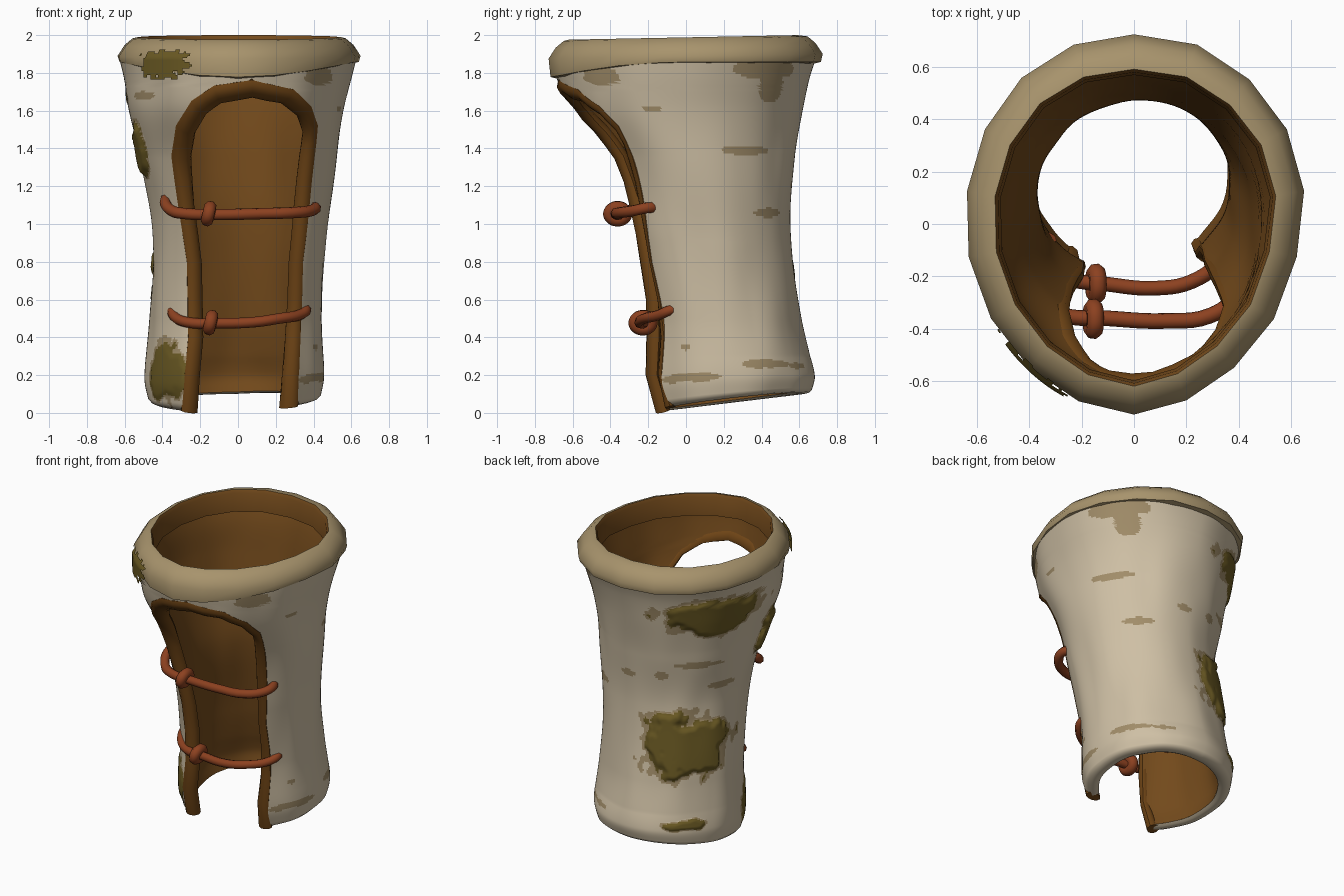
import bpy, bmesh, math, random
from mathutils import Vector, noise

if "Cube" in bpy.data.objects:
    bpy.data.objects.remove(bpy.data.objects["Cube"])

random.seed(4)


def material(name, rgb):
    m = bpy.data.materials.new(name)
    m.diffuse_color = [(c / 255) ** 2.2 for c in rgb] + [1]
    m.use_nodes = True
    m.node_tree.nodes["Principled BSDF"].inputs["Base Color"].default_value = m.diffuse_color
    return m


BARK = material("pale bark", (205, 190, 163))
SPOT = material("bark spot tan", (160, 140, 105))
MOSS = material("moss green", (106, 90, 40))
RIM = material("rim khaki", (166, 146, 108))
LINING = material("inner wood brown", (114, 75, 33))
TRIM = material("edge wood brown", (110, 70, 28))
ROPE = material("rope red brown", (139, 67, 37))


def make(name, verts, faces, mats, idx=None, angle=40):
    me = bpy.data.meshes.new(name)
    me.from_pydata(verts, [], faces)
    for m in mats:
        me.materials.append(m)
    if idx:
        me.polygons.foreach_set("material_index", idx)
    bm = bmesh.new()
    bm.from_mesh(me)
    bmesh.ops.remove_doubles(bm, verts=bm.verts, dist=0.0003)
    bm.to_mesh(me)
    bm.free()
    ob = bpy.data.objects.new(name, me)
    bpy.context.collection.objects.link(ob)
    bpy.ops.object.select_all(action='DESELECT')
    bpy.context.view_layer.objects.active = ob
    ob.select_set(True)
    bpy.ops.object.shade_smooth_by_angle(angle=math.radians(angle))
    return ob


# Body sections: z, centre x, centre y, radius x, radius y
SECTIONS = [(0, -.02, .21, .455, .45), (.15, -.02, .20, .475, .48), (.5, -.01, .17, .457, .437),
            (1, .012, .09, .465, .463), (1.35, 0, .045, .523, .53), (1.6, -.01, -.01, .572, .625),
            (1.78, 0, -.015, .602, .67), (1.92, 0, 0, .635, .705)]


def section(z):
    z = min(max(z, 0), 1.919)
    i = next(k for k in range(len(SECTIONS) - 1) if z < SECTIONS[k + 1][0])
    a, b = SECTIONS[i], SECTIONS[i + 1]
    p, q = SECTIONS[max(i - 1, 0)], SECTIONS[min(i + 2, len(SECTIONS) - 1)]
    h = b[0] - a[0]
    s = (z - a[0]) / h
    out = []
    for k in range(1, 5):
        m0 = (b[k] - p[k]) / (b[0] - p[0]) * h
        m1 = (q[k] - a[k]) / (q[0] - a[0]) * h
        out.append((2*s**3 - 3*s*s + 1) * a[k] + (s**3 - 2*s*s + s) * m0
                   + (3*s*s - 2*s**3) * b[k] + (s**3 - s*s) * m1)
    return out


# The top is broader at the back than at the front
def skew(t):
    return 1 + (.09 if math.cos(t) > 0 else .04) * math.sin(t)


def surf(t, z, inset=0.0):
    cx, cy, rx, ry = section(z)
    d = 0.012 * noise.noise((2.5 * math.cos(t), 2.5 * math.sin(t), 2.2 * z)) - inset
    lift = max(0, 1 - z / .3) * (.05 * (1 + math.sin(t)) + .025 * max(0, math.cos(t)))
    w = min(1, max(0, (z - 1.4) / .45))
    k = 1 + w * (skew(t) - 1)
    return Vector((cx + (rx + d) * math.cos(t) * k, cy + (ry + d) * math.sin(t), z + lift))


# Front opening: outer and inner edges of the wooden border, as (x, z)
OUT_L = [(-.30, 0), (-.26, .4), (-.27, .8), (-.31, 1.1), (-.35, 1.36), (-.33, 1.52), (-.25, 1.65), (-.13, 1.73), (.08, 1.76)]
OUT_R = [(.32, 0), (.33, .4), (.34, .8), (.38, 1.1), (.41, 1.36), (.43, 1.52), (.40, 1.62), (.31, 1.71), (.08, 1.76)]
IN_L = [(-.22, 0), (-.19, .4), (-.20, .8), (-.23, 1.1), (-.25, 1.36), (-.23, 1.49), (-.17, 1.59), (-.09, 1.65), (.08, 1.68)]
IN_R = [(.22, 0), (.25, .4), (.27, .8), (.30, 1.1), (.33, 1.36), (.35, 1.49), (.32, 1.58), (.23, 1.65), (.08, 1.68)]


def x_at(pts, z):
    for (x0, z0), (x1, z1) in zip(pts, pts[1:]):
        if z <= z1:
            return x0 + (x1 - x0) * (z - z0) / (z1 - z0)
    return pts[-1][0]


def angle_at(x, z, inset):
    cx, _, rx, _ = section(z)
    return -math.acos(max(-1, min(1, (x - cx) / (rx - inset))))


# Patches on the bark: angle, z, half width in degrees, half height, is moss, bulge
PATCHES = [(143, 1.65, 36, .13, 1, .015), (135, .74, 42, .21, 1, .02), (137, .2, 16, .05, 1, .01),
           (219, .2, 20, .16, 1, .006), (197, 1.39, 9, .15, 1, .03),
           (41, 1.82, 18, .06, 0, 0), (45, 1.73, 8, .08, 0, 0), (-16, 1.61, 5, .017, 0, 0),
           (32, 1.39, 15, .027, 0, 0), (48, 1.06, 13, .027, 0, 0), (-24, .35, 4, .018, 0, 0),
           (30, .24, 18, .034, 0, 0), (-22, .16, 21, .027, 0, 0), (57, .22, 9, .028, 0, 0),
           (-41, 1.78, 12, .05, 0, 0), (137, 1.3, 20, .021, 0, 0), (112, 1.22, 5, .027, 0, 0),
           (160, 1.13, 11, .021, 0, 0), (85, 1.2, 6, .02, 0, 0), (211, 1.68, 9, .023, 0, 0),
           (215, .38, 8, .03, 0, 0)]


def patch(t, z):
    p = Vector((.5 * math.cos(t), .5 * math.sin(t), z))
    n = noise.noise(p * 8) + .5 * noise.noise(p * 19)
    kind, bulge = 0, 0
    for a, pz, w, h, moss, b in PATCHES:
        da = (math.degrees(t) - a + 180) % 360 - 180
        d = math.hypot(da / w, (z - pz) / h) + (.42 if moss else .3) * n
        if moss and d < .93:
            return 2, b * min(1, (.93 - d) * 4)
        if d < (1.08 if moss else 1):
            kind = 1
    return kind, bulge


# Sheet wrapped around the body from one side of the opening to the other
def sheet(name, rows, cols, mats, painted=False):
    verts, params, faces, idx = [], [], [], []
    for z, inset in rows:
        f = inset / .08
        xr = x_at(OUT_R, z) * (1 - f) + x_at(IN_R, z) * f
        xl = x_at(OUT_L, z) * (1 - f) + x_at(IN_L, z) * f
        t0, t1 = angle_at(xr, z, inset), angle_at(xl, z, inset) + 2 * math.pi
        for c in range(cols + 1):
            t = t0 + (t1 - t0) * c / cols
            b = patch(t, z)[1] if painted and .05 < z < 1.85 and 0 < c < cols else 0
            verts.append(surf(t, z, inset - b))
            params.append((t, z))
    n = cols + 1
    for r in range(len(rows) - 1):
        for c in range(cols):
            i = r * n + c
            faces.append((i, i + 1, i + n + 1, i + n))
            if painted:
                tm = (params[i][0] + params[i + n + 1][0]) / 2
                zm = (params[i][1] + params[i + n][1]) / 2
                idx.append(patch(tm, zm)[0])
    return make(name, verts, faces, mats, idx, 60)


lip = [(.015, .08), (.003, .06), (0, .035), (.01, .012)]
sheet("bark_wall", lip + [(.03 + 1.85 * k / 150, 0) for k in range(151)], 250, [BARK, SPOT, MOSS], True)
sheet("inner_lining", [(1.88 - 1.865 * k / 70, .08) for k in range(71)], 64, [LINING])


# Rounded wooden border around the opening
def split(pts):
    out = []
    for a, b in zip(pts, pts[1:]):
        out += [(a[0] + (b[0] - a[0]) * s, a[1] + (b[1] - a[1]) * s) for s in (0, .5)]
    return out + [pts[-1]]


def on_body(p, inset):
    return surf(angle_at(p[0], p[1], inset), p[1], inset)


outer = [on_body(p, 0) for p in split(OUT_R) + split(OUT_L)[-2::-1]]
inner = [on_body(p, .08) for p in split(IN_R) + split(IN_L)[-2::-1]]
verts, faces, SEG = [], [], 10
count = len(outer)
for i, (o, n) in enumerate(zip(outer, inner)):
    mid, a = (o + n) / 2, (o - n) / 2
    tangent = (outer[min(i + 1, count - 1)] - outer[max(i - 1, 0)]).normalized()
    b = a.cross(tangent).normalized() * (.034 + random.uniform(-.005, .005))
    for k in range(SEG):
        u = 2 * math.pi * k / SEG
        verts.append(mid + a * 1.05 * math.cos(u) + b * math.sin(u))
for i in range(count - 1):
    for k in range(SEG):
        j = (k + 1) % SEG
        faces.append((i * SEG + k, i * SEG + j, (i + 1) * SEG + j, (i + 1) * SEG + k))
faces += [tuple(range(SEG))[::-1], tuple((count - 1) * SEG + k for k in range(SEG))]
border = make("opening_border", verts, faces, [TRIM])
bm = bmesh.new()
bm.from_mesh(border.data)
bmesh.ops.recalc_face_normals(bm, faces=bm.faces)
bm.to_mesh(border.data)
bm.free()

# Thick faceted rim with a brown inside
PROFILE = [(.05, 1.845), (.01, 1.855), (0, 1.885), (.038, 1.943), (.08, 1.978), (.108, 1.985), (.12, 1.965), (.13, 1.84)]
N = 18
wobble = [random.uniform(-.006, .008) for _ in range(N)]
verts, faces, idx = [], [], []
for r, (inset, z) in enumerate(PROFILE):
    for c in range(N):
        t = 2 * math.pi * (c + .5) / N
        front, back = max(0, -math.sin(t)), max(0, math.sin(t))
        zz = z - (.08 * front ** 2 if r < 2 else 0) + (.012 * math.sin(t) if r > 1 else 0)
        iy = inset + (.025 * back if r > 4 else 0)
        k = skew(t)
        verts.append(((.643 + wobble[c] - inset) * math.cos(t) * k, (.722 + wobble[c] - iy) * math.sin(t), zz + .003))
for r in range(len(PROFILE) - 1):
    for c in range(N):
        d = (c + 1) % N
        faces.append((r * N + c, r * N + d, (r + 1) * N + d, (r + 1) * N + c))
        idx.append(1 if r >= 5 else 0)
make("top_rim", verts, faces, [RIM, LINING], idx, 50)

# Ragged moss flake on the rim
verts, faces = [], []
C, R = 26, 14
for r in range(R + 1):
    for c in range(C + 1):
        t, z = math.radians(214 + 33 * c / C), 1.765 + .16 * r / R
        s = .007 - .03 * max(0, z - 1.88) / .05
        verts.append(((.643 + s) * math.cos(t) * skew(t), (.722 + s) * math.sin(t), z))
for r in range(R):
    for c in range(C):
        d = math.hypot((c + .5) / C * 2 - 1, (r + .5) / R * 2 - 1)
        if d + .5 * noise.noise((c * .3, r * .4, 5)) < .95:
            i = r * (C + 1) + c
            faces.append((i, i + 1, i + C + 2, i + C + 1))
make("rim_moss", verts, faces, [MOSS])


# Lacing ropes with a wrapped knot
def rope(name, pts, radius, closed=False):
    cu = bpy.data.curves.new(name, 'CURVE')
    cu.dimensions = '3D'
    cu.bevel_depth, cu.bevel_resolution, cu.resolution_u = radius, 2, 5
    cu.use_fill_caps = True
    sp = cu.splines.new('BEZIER')
    sp.bezier_points.add(len(pts) - 1)
    for bp, p in zip(sp.bezier_points, pts):
        bp.co = p
        bp.handle_left_type = bp.handle_right_type = 'AUTO'
    sp.use_cyclic_u = closed
    cu.materials.append(ROPE)
    bpy.context.collection.objects.link(bpy.data.objects.new(name, cu))


def knot(name, x, y, z):
    ring = [(x + .008 * math.sin(u), y + .044 * math.cos(u), z + .034 * math.sin(u))
            for u in (math.pi * k / 4 for k in range(8))]
    rope(name, ring, .034, True)


rope("upper_rope", [(-.36, -.16, 1.15), (-.385, -.22, 1.12), (-.35, -.3, 1.07), (-.28, -.345, 1.055), (-.1, -.36, 1.05),
                    (.12, -.37, 1.055), (.29, -.35, 1.06), (.385, -.28, 1.07), (.41, -.21, 1.085), (.37, -.14, 1.09)], .03)
knot("upper_knot", -.155, -.362, 1.055)
rope("lower_rope", [(-.32, -.05, .58), (-.345, -.09, .55), (-.335, -.14, .51), (-.27, -.2, .48), (-.1, -.23, .475),
                    (.08, -.245, .48), (.22, -.22, .5), (.33, -.14, .52), (.36, -.08, .545), (.33, -.03, .55)], .028)
knot("lower_knot", -.145, -.228, .478)
